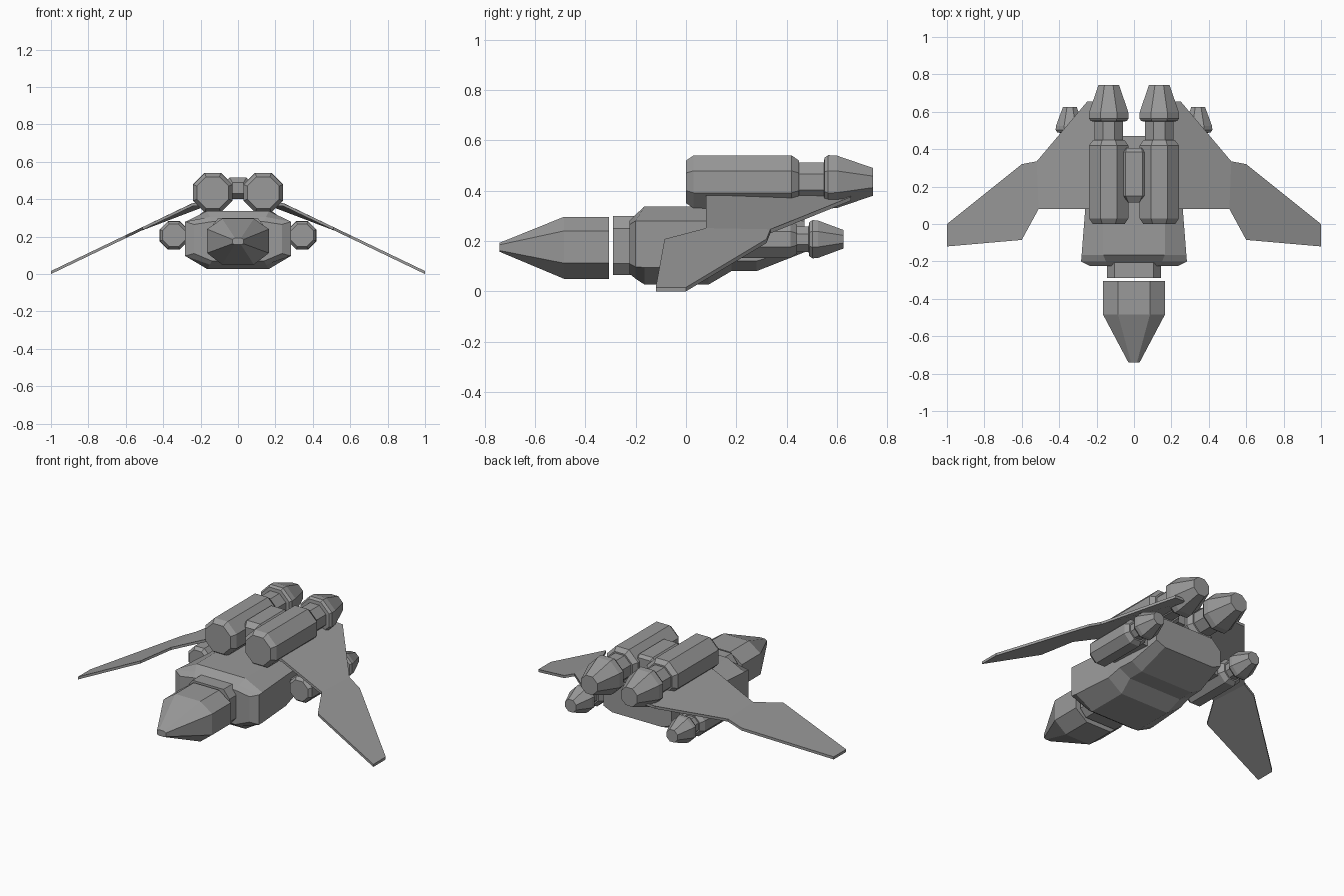
import bpy
import bmesh
import math

if "Cube" in bpy.data.objects:
    bpy.data.objects.remove(bpy.data.objects["Cube"], do_unlink=True)

COLOUR = (0.32, 0.32, 0.32, 1.0)
grey = bpy.data.materials.new("hull_grey")
grey.use_nodes = True
grey.diffuse_color = COLOUR
grey.node_tree.nodes["Principled BSDF"].inputs["Base Color"].default_value = COLOUR


def finish(name, bm):
    bmesh.ops.recalc_face_normals(bm, faces=bm.faces)
    mesh = bpy.data.meshes.new(name)
    bm.to_mesh(mesh)
    bm.free()
    mesh.materials.append(grey)
    obj = bpy.data.objects.new(name, mesh)
    bpy.context.collection.objects.link(obj)
    return obj


def loft(name, rings):
    """Skin a list of equal rings of points and cap both ends."""
    bm = bmesh.new()
    loops = [[bm.verts.new(p) for p in ring] for ring in rings]
    n = len(loops[0])
    for a, b in zip(loops, loops[1:]):
        for i in range(n):
            j = (i + 1) % n
            bm.faces.new((a[i], a[j], b[j], b[i]))
    bm.faces.new(loops[0])
    bm.faces.new(loops[-1])
    return finish(name, bm)


def hull_ring(y, half, top_half, bottom, low, high, top):
    """Eight-sided section, wide in the middle, narrower top and bottom."""
    right = [(top_half, bottom), (half, low), (half, high), (top_half, top)]
    points = right + [(-x, z) for x, z in reversed(right)]
    return [(x, y, z) for x, z in points]


def octagon(x, y, z, r):
    """Regular octagon with flat top; r is the distance to a side."""
    big = r / math.cos(math.pi / 8)
    angles = [math.pi / 8 + i * math.pi / 4 for i in range(8)]
    return [(x + big * math.cos(a), y, z + big * math.sin(a)) for a in angles]


# Nose cone, separated from the neck by a narrow gap
loft("nose", [
    hull_ring(-0.74, 0.03, 0.016, 0.157, 0.162, 0.185, 0.193),
    hull_ring(-0.485, 0.165, 0.085, 0.05, 0.112, 0.24, 0.296),
    hull_ring(-0.305, 0.165, 0.085, 0.05, 0.112, 0.24, 0.296),
])

# Neck collar
loft("neck", [
    hull_ring(-0.29, 0.145, 0.105, 0.065, 0.11, 0.25, 0.30),
    hull_ring(-0.19, 0.145, 0.105, 0.065, 0.11, 0.25, 0.30),
])

# Main fuselage with chamfered front and stepped belly
loft("fuselage", [
    hull_ring(-0.225, 0.235, 0.14, 0.07, 0.11, 0.265, 0.28),
    hull_ring(-0.2, 0.283, 0.15, 0.05, 0.097, 0.28, 0.305),
    hull_ring(-0.165, 0.28, 0.165, 0.027, 0.095, 0.28, 0.337),
    hull_ring(0.09, 0.26, 0.165, 0.027, 0.095, 0.28, 0.337),
    hull_ring(0.18, 0.255, 0.18, 0.08, 0.12, 0.28, 0.337),
    hull_ring(0.28, 0.25, 0.18, 0.08, 0.12, 0.28, 0.337),
    hull_ring(0.47, 0.23, 0.17, 0.155, 0.18, 0.28, 0.337),
])


def engine(name, x, z, body, nozzle):
    """Octagonal pod, thin collar and tapered nozzle in one skin."""
    loft(name, [octagon(x, y, z, r) for y, r in body + nozzle])


# Wing outlines, inboard panel and drooped outboard panel
INNER = [(0.17, 0.08), (0.24, 0.08), (0.51, 0.08), (0.52, 0.335), (0.25, 0.655), (0.17, 0.655)]
OUTER = [(0.51, 0.08), (0.6, -0.085), (1.0, -0.12), (1.0, 0.0), (0.6, 0.32), (0.52, 0.335)]


def wing_panel(name, side, outline):
    def layer(offset):
        return [(side * x, y, min(0.372, 0.488 - 0.48 * x) + offset) for x, y in outline]
    loft(name, [layer(-0.008), layer(0.008)])


for label, side in (("left", 1), ("right", -1)):
    engine(label + "_upper_engine", side * 0.135, 0.435,
           [(0.0, 0.085), (0.03, 0.105), (0.42, 0.105), (0.448, 0.085), (0.448, 0.076)],
           [(0.548, 0.076), (0.55, 0.096), (0.565, 0.106), (0.6, 0.104), (0.743, 0.055)])
    engine(label + "_lower_engine", side * 0.343, 0.207,
           [(0.1, 0.06), (0.12, 0.075), (0.415, 0.075), (0.44, 0.058), (0.44, 0.05)],
           [(0.487, 0.05), (0.49, 0.068), (0.503, 0.076), (0.525, 0.074), (0.625, 0.037)])
    # Short pylon between fuselage and lower engine
    loft(label + "_lower_pylon", [
        [(side * x, y, z) for x, z in ((0.2, 0.17), (0.3, 0.17), (0.3, 0.24), (0.2, 0.24))]
        for y in (0.14, 0.4)])
    wing_panel(label + "_inner_wing", side, INNER)
    wing_panel(label + "_outer_wing", side, OUTER)

# Housing bridging the two upper engines
loft("engine_bridge", [
    hull_ring(0.115, 0.03, 0.03, 0.43, 0.45, 0.47, 0.49),
    hull_ring(0.15, 0.062, 0.045, 0.40, 0.43, 0.495, 0.515),
    hull_ring(0.385, 0.062, 0.045, 0.40, 0.43, 0.495, 0.515),
    hull_ring(0.405, 0.05, 0.04, 0.40, 0.43, 0.48, 0.50),
])
